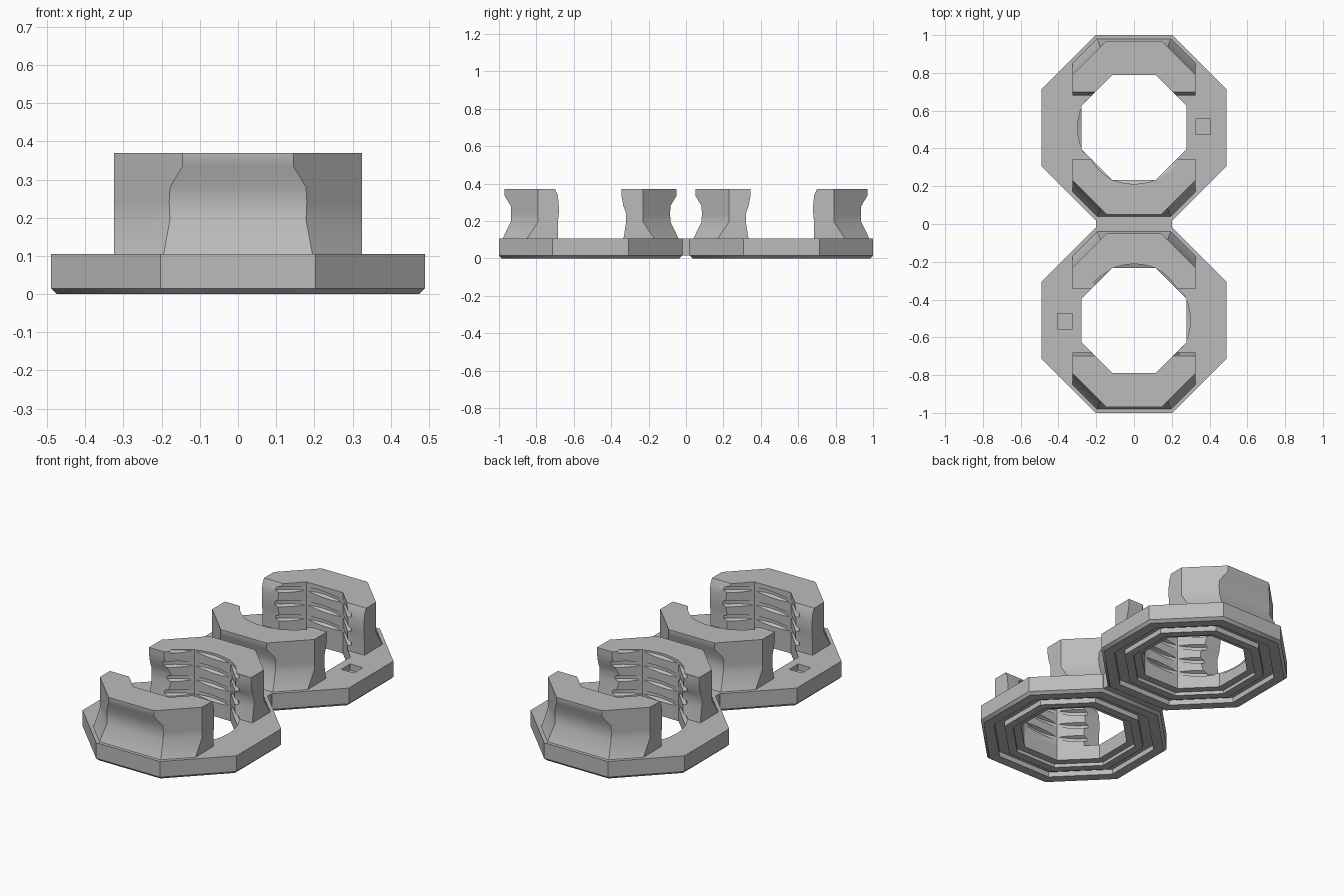
import bpy, bmesh, math

cube = bpy.data.objects.get("Cube")
if cube:
    bpy.data.objects.remove(cube, do_unlink=True)

ROOT2 = math.sqrt(2)
HOLE = 0.278          # apothem of the octagonal hole
CENTRE = 0.51         # distance of each ring from the middle

grey = bpy.data.materials.new("plain grey")
grey.use_nodes = True
colour = (0.5, 0.5, 0.5, 1)
grey.diffuse_color = colour
grey.node_tree.nodes["Principled BSDF"].inputs["Base Color"].default_value = colour


def octagon(apothem):
    radius = apothem / math.cos(math.pi / 8)
    return [(radius * math.cos((i + 0.5) * math.pi / 4),
             radius * math.sin((i + 0.5) * math.pi / 4)) for i in range(8)]


def loft(name, loops, close=False):
    """Skin a row of equal point loops, capped at the ends or joined round."""
    bm = bmesh.new()
    rows = [[bm.verts.new(p) for p in loop] for loop in loops]
    count = len(rows[0])
    pairs = list(zip(rows, rows[1:]))
    if close:
        pairs.append((rows[-1], rows[0]))
    else:
        bm.faces.new(rows[0])
        bm.faces.new(rows[-1])
    for a, b in pairs:
        for i in range(count):
            j = (i + 1) % count
            bm.faces.new((a[i], a[j], b[j], b[i]))
    bmesh.ops.recalc_face_normals(bm, faces=bm.faces)
    mesh = bpy.data.meshes.new(name)
    bm.to_mesh(mesh)
    bm.free()
    mesh.materials.append(grey)
    obj = bpy.data.objects.new(name, mesh)
    bpy.context.collection.objects.link(obj)
    return obj


def cut(obj, cutter):
    mod = obj.modifiers.new("cut", "BOOLEAN")
    mod.operation = "DIFFERENCE"
    mod.solver = "EXACT"
    mod.object = cutter
    bpy.context.view_layer.update()
    graph = bpy.context.evaluated_depsgraph_get()
    mesh = bpy.data.meshes.new_from_object(obj.evaluated_get(graph))
    obj.modifiers.clear()
    obj.data = mesh


def base_ring():
    # bevelled outer edge, underside groove and inner step
    profile = [(0.49, 0.105), (0.49, 0.015), (0.475, 0), (0.42, 0),
               (0.42, 0.03), (0.365, 0.03), (0.365, 0), (0.32, 0),
               (0.32, 0.02), (HOLE, 0.02), (HOLE, 0.105)]
    return loft("base_ring", [[(x, y, z) for x, y in octagon(r)]
                              for r, z in profile], close=True)


def jaw(name, side, ends):
    # height, front reach and diagonal reach of each level
    levels = [(0.1, 0.473, 0.473), (0.195, 0.427, 0.428), (0.24, 0.425, 0.428),
              (0.28, 0.427, 0.428), (0.335, 0.46, 0.428), (0.37, 0.46, 0.428)]
    half = 0.325
    loops = []
    for (z, front, diag), end in zip(levels, ends):
        right = [(HOLE * math.tan(math.pi / 8), HOLE), (ROOT2 * HOLE - end, end),
                 (half, end), (half, diag * ROOT2 - half),
                 (diag * ROOT2 - front, front)]
        outline = right + [(-x, y) for x, y in reversed(right)]
        loops.append([(x, y * side, z) for x, y in outline])
    return loft(name, loops)


def thread_cutter():
    # helical groove just wider than the octagonal hole
    section = [(0.25, -0.03), (0.298, -0.009), (0.298, 0.009), (0.25, 0.03)]
    loops = []
    for degrees in range(150, 1400, 6):
        a = math.radians(degrees)
        rise = 0.1 + 0.082 * (degrees - 180) / 360
        loops.append([(r * math.cos(a), r * math.sin(a), z + rise)
                      for r, z in section])
    return loft("thread_cutter", loops)


def block(name, x, y, z, sx, sy, sz):
    return loft(name, [[(x + i * sx, y + j * sy, h) for i, j in
                        ((1, 1), (-1, 1), (-1, -1), (1, -1))]
                       for h in (z - sz, z + sz)])


# One clamp ring: base, two jaws, thread and square pocket
thread = thread_cutter()
pocket = block("pocket_cutter", 0.365, 0.005, 0.1, 0.04, 0.04, 0.03)
base = base_ring()
parts = [base,
         jaw("outer_jaw", 1, (0.175, 0.175, 0.17, 0.17, 0.175, 0.19)),
         jaw("inner_jaw", -1, (0.175, 0.19, 0.19, 0.175, 0.165, 0.165))]
for part in parts:
    cut(part, thread)
cut(base, pocket)
for helper in (thread, pocket):
    bpy.data.objects.remove(helper, do_unlink=True)

# Bridge joining the rings
bridge = block("bridge", 0, 0, 0.06, 0.2, 0.03, 0.045)

for part in parts + [bridge]:
    part.data.shade_smooth()
    part.data.set_sharp_from_angle(angle=math.radians(35))

# Second ring is the first turned half round
for part in parts:
    part.location.y = CENTRE
    twin = part.copy()
    twin.name = "front_" + part.name
    part.name = "back_" + part.name
    twin.location.y = -CENTRE
    twin.rotation_euler.z = math.pi
    bpy.context.collection.objects.link(twin)
